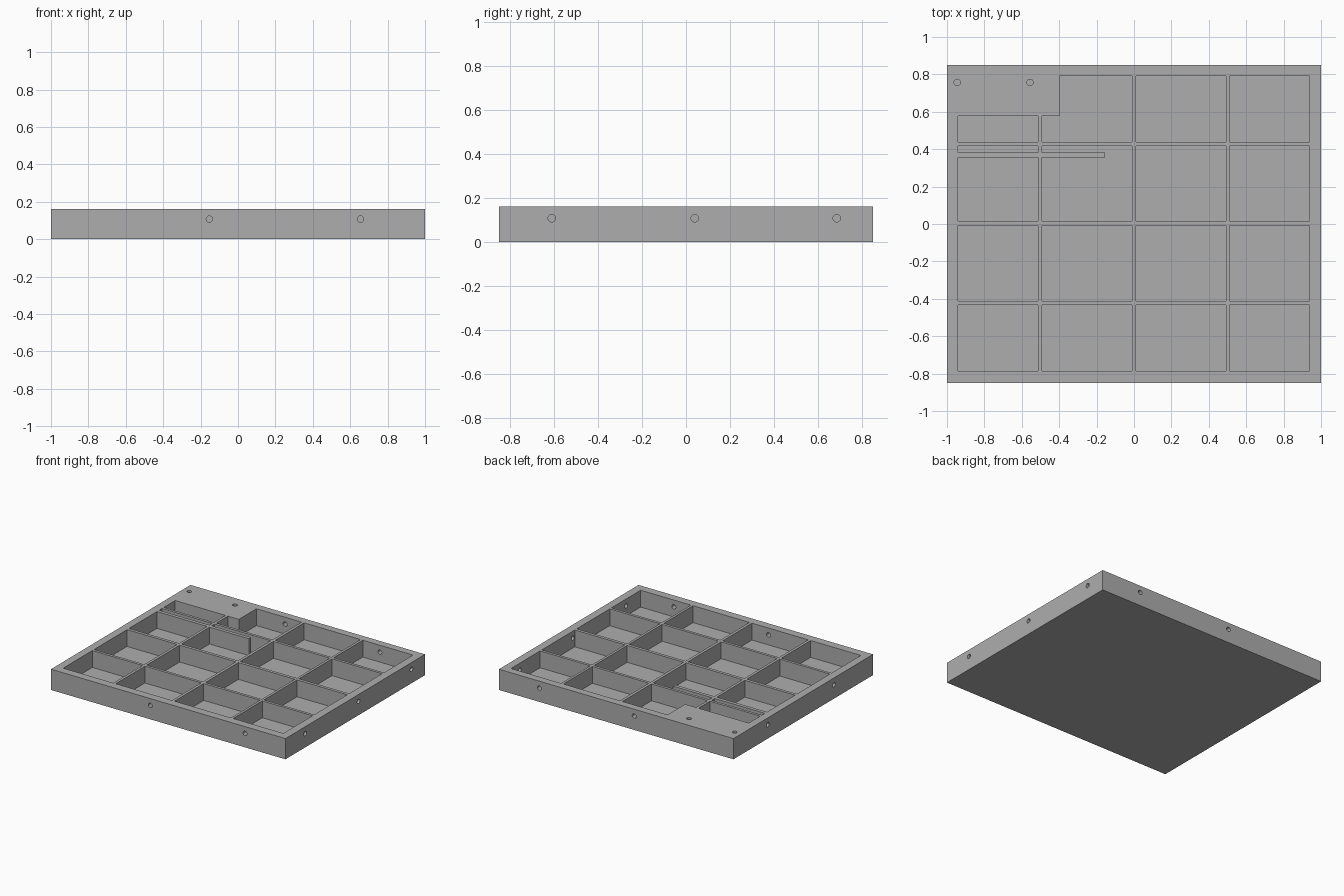
import bpy
import math
from mathutils import Matrix

if "Cube" in bpy.data.objects:
    bpy.data.objects.remove(bpy.data.objects["Cube"], do_unlink=True)

HEIGHT, FLOOR = 0.16, 0.03
HALF_X, HALF_Y = 1.0, 0.85
HOLE_R, HOLE_Z = 0.017, 0.107

grey = bpy.data.materials.new("light_grey")
grey.use_nodes = True
grey.diffuse_color = (0.42, 0.42, 0.42, 1)
grey.node_tree.nodes["Principled BSDF"].inputs["Base Color"].default_value = (0.42, 0.42, 0.42, 1)


def box(name, x0, x1, y0, y1, z0, z1):
    bpy.ops.mesh.primitive_cube_add(size=1)
    ob = bpy.context.object
    ob.name = name
    ob.data.transform(Matrix.Translation(((x0 + x1) / 2, (y0 + y1) / 2, (z0 + z1) / 2))
                      @ Matrix.Diagonal((x1 - x0, y1 - y0, z1 - z0, 1)))
    ob.data.materials.append(grey)
    return ob


def cylinder(name, location, depth, rotation=(0, 0, 0)):
    bpy.ops.mesh.primitive_cylinder_add(vertices=32, radius=HOLE_R, depth=depth,
                                        location=location, rotation=rotation)
    ob = bpy.context.object
    ob.name = name
    ob.data.materials.append(grey)
    return ob


def boolean(target, tools, operation):
    for tool in tools:
        mod = target.modifiers.new(operation.title(), "BOOLEAN")
        mod.operation = operation
        mod.solver = "EXACT"
        mod.object = tool
        bpy.context.view_layer.objects.active = target
        bpy.ops.object.modifier_apply(modifier=mod.name)
        bpy.data.objects.remove(tool, do_unlink=True)


# Solid slab that becomes the tray
tray = box("compartment_tray", -HALF_X, HALF_X, -HALF_Y, HALF_Y, 0, HEIGHT)

# Compartments, leaving the outer wall and thin dividers
columns = [(-0.94, -0.512), (-0.491, -0.012), (0.01, 0.491), (0.51, 0.938)]
rows = [(-0.787, -0.432), (-0.411, -0.009), (0.015, 0.417), (0.438, 0.792)]
pockets = []
for i, (x0, x1) in enumerate(columns):
    for j, (y0, y1) in enumerate(rows):
        top = HEIGHT + 0.1
        if i == 0 and j == 2:
            # Left compartment split by a thin slot
            pockets.append(box("pocket", x0, x1, y0, 0.355, FLOOR, top))
            pockets.append(box("pocket", x0, x1, 0.382, y1, FLOOR, top))
        elif i == 0 and j == 3:
            pockets.append(box("pocket", x0, x1, y0, 0.578, FLOOR, top))
        else:
            pocket = box("pocket", x0, x1, y0, y1, FLOOR, top)
            if i == 1 and j == 2:
                # Short partition bar
                boolean(pocket, [box("bar", x0 - 0.1, -0.155, 0.355, 0.382, 0, 1)], "DIFFERENCE")
            if i == 1 and j == 3:
                # Corner block
                boolean(pocket, [box("block", x0 - 0.1, -0.397, 0.578, 1, 0, 1)], "DIFFERENCE")
            pockets.append(pocket)
boolean(tray, pockets, "DIFFERENCE")

# Round holes through the outer walls and into the corner block
holes = []
for x in (-0.153, 0.655):
    for side in (-1, 1):
        holes.append(cylinder("hole", (x, side * HALF_Y, HOLE_Z), 0.13, (math.pi / 2, 0, 0)))
for y in (-0.61, 0.04, 0.685):
    holes.append(cylinder("hole", (HALF_X, y, HOLE_Z), 0.13, (0, math.pi / 2, 0)))
for y in (-0.375, 0.433):
    holes.append(cylinder("hole", (-HALF_X, y, HOLE_Z), 0.125, (0, math.pi / 2, 0)))
for x in (-0.945, -0.556):
    holes.append(cylinder("hole", (x, 0.757, HEIGHT), 0.2))
boolean(tray, holes, "DIFFERENCE")

# Crisp edges with smooth hole walls
bpy.ops.object.select_all(action="DESELECT")
tray.select_set(True)
bpy.context.view_layer.objects.active = tray
bpy.ops.object.shade_smooth_by_angle(angle=math.radians(30))
